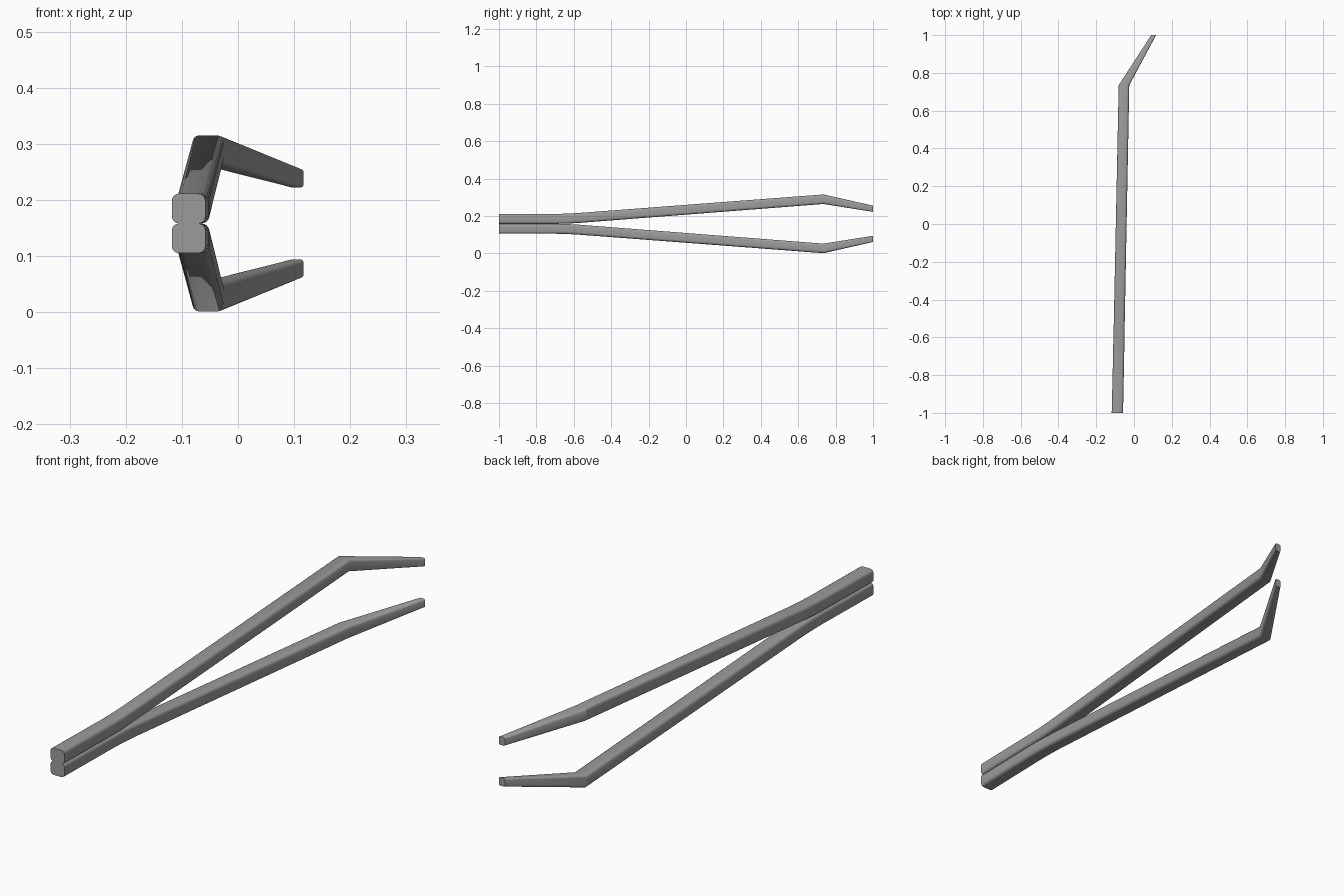
import bpy, bmesh, math

if "Cube" in bpy.data.objects:
    bpy.data.objects.remove(bpy.data.objects["Cube"])

MID_Z = 0.158  # height of the plane between the two arms

steel = bpy.data.materials.new("steel_grey")
steel.diffuse_color = (0.33, 0.33, 0.33, 1)
steel.use_nodes = True
steel.node_tree.nodes["Principled BSDF"].inputs["Base Color"].default_value = steel.diffuse_color

# Upper arm sections: y, x min, x max, z bottom, z top
SECTIONS = [
    (-1.00, -0.118, -0.058, 0.158, 0.211),
    (-0.70, -0.111, -0.052, 0.158, 0.211),
    (-0.64, -0.110, -0.051, 0.159, 0.2122),
    (-0.57, -0.108, -0.050, 0.163, 0.2162),
    (0.735, -0.081, -0.025, 0.264, 0.315),
    (1.00, 0.091, 0.117, 0.222, 0.255),
]


def rounded_ring(bm, section, side, steps=5):
    """One rounded-rectangle cross-section; side -1 mirrors it downwards."""
    y, x0, x1, z0, z1 = section
    r = 0.24 * min(x1 - x0, z1 - z0)
    corners = [(x1 - r, z1 - r), (x0 + r, z1 - r), (x0 + r, z0 + r), (x1 - r, z0 + r)]
    ring = []
    for k, (cx, cz) in enumerate(corners):
        for i in range(steps):
            a = math.pi / 2 * (k + i / (steps - 1))
            x, z = cx + r * math.cos(a), cz + r * math.sin(a)
            ring.append(bm.verts.new((x, y, MID_Z + side * (z - MID_Z))))
    return ring


def make_arm(name, side):
    bm = bmesh.new()
    rings = [rounded_ring(bm, s, side) for s in SECTIONS]
    n = len(rings[0])
    for a, b in zip(rings, rings[1:]):
        for i in range(n):
            j = (i + 1) % n
            bm.faces.new((a[i], a[j], b[j], b[i]))
    bm.faces.new(rings[0])
    bm.faces.new(rings[-1])
    bmesh.ops.recalc_face_normals(bm, faces=bm.faces)
    mesh = bpy.data.meshes.new(name)
    bm.to_mesh(mesh)
    bm.free()
    mesh.materials.append(steel)
    obj = bpy.data.objects.new(name, mesh)
    bpy.context.collection.objects.link(obj)
    bpy.ops.object.select_all(action='DESELECT')
    obj.select_set(True)
    bpy.context.view_layer.objects.active = obj
    bpy.ops.object.shade_smooth_by_angle(angle=math.radians(30))


# Two mirrored tweezer arms
make_arm("upper_arm", 1)
make_arm("lower_arm", -1)
